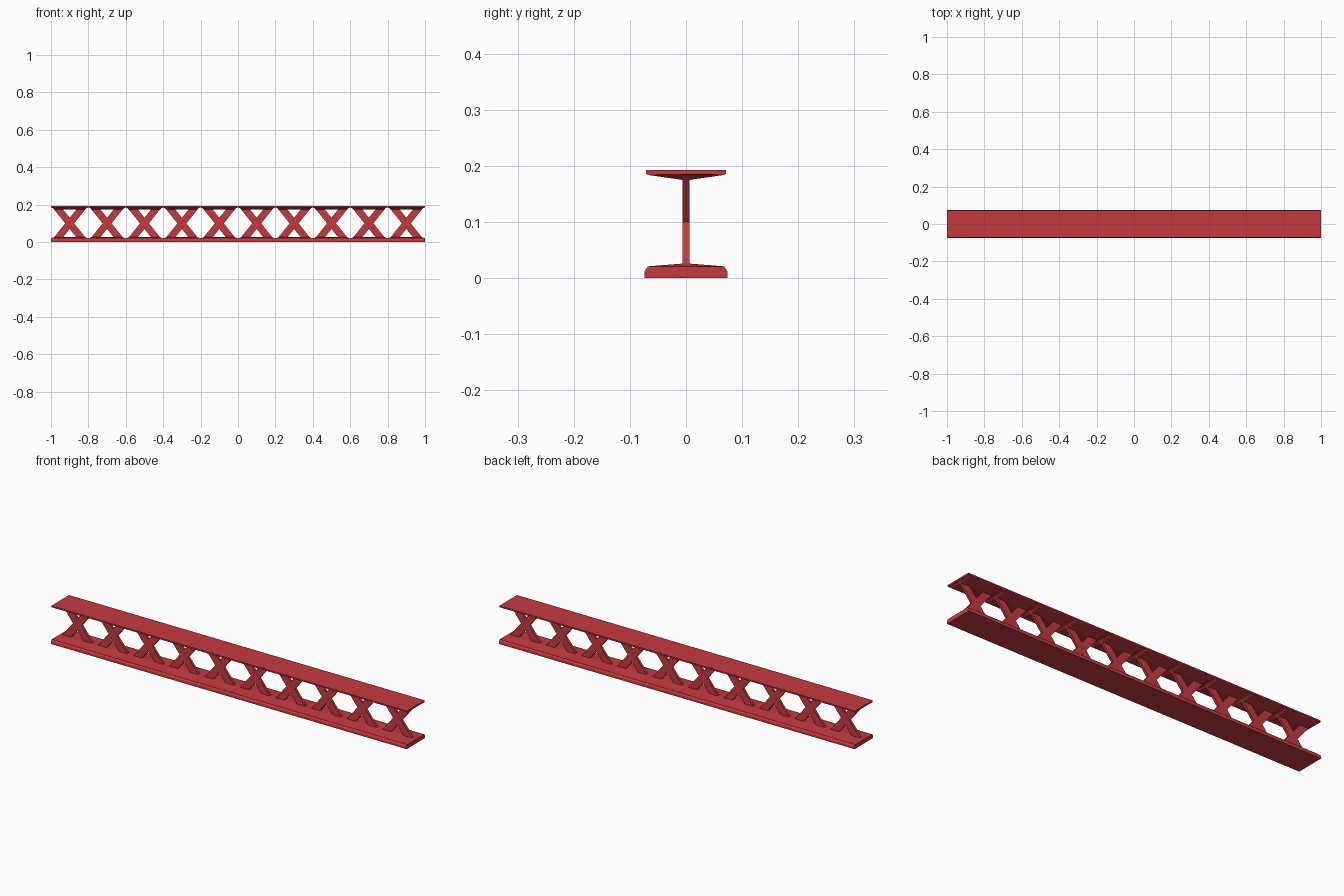
import bpy, bmesh

if "Cube" in bpy.data.objects:
    bpy.data.objects.remove(bpy.data.objects["Cube"])

PITCH = 0.2      # spacing of the X braces
COUNT = 10
WEB = 0.006      # half thickness of the web

red = bpy.data.materials.new("red_paint")
red.diffuse_color = (0.56, 0.042, 0.05, 1)
red.use_nodes = True
red.node_tree.nodes["Principled BSDF"].inputs["Base Color"].default_value = red.diffuse_color


def finish(bm, name):
    bmesh.ops.recalc_face_normals(bm, faces=bm.faces)
    mesh = bpy.data.meshes.new(name)
    bm.to_mesh(mesh)
    bm.free()
    mesh.materials.append(red)
    obj = bpy.data.objects.new(name, mesh)
    bpy.context.collection.objects.link(obj)
    return obj


def flange(name, half_profile, ridge):
    """Loft a mirrored profile along x; its web ridge is scalloped between braces."""
    stations = []
    for i in range(COUNT + 1):
        gap = -1 + i * PITCH
        for off, level in ridge:
            x = gap + off
            if -1.0001 < x < 1.0001:
                stations.append((x, level))
    bm = bmesh.new()
    rings = []
    for x, z in stations:
        half = half_profile + [(WEB, z)]
        ring = half + [(-y, h) for y, h in reversed(half)]
        rings.append([bm.verts.new((x, y, h)) for y, h in ring])
    n = len(rings[0])
    for a, b in zip(rings, rings[1:]):
        for j in range(n):
            k = (j + 1) % n
            bm.faces.new((a[j], a[k], b[k], b[j]))
    bm.faces.new(rings[0])
    bm.faces.new(rings[-1])
    return finish(bm, name)


def scallop(gap_z, mid_z, full_z):
    half = [(0.0, gap_z), (0.008, mid_z), (0.016, full_z)]
    return [(-x, z) for x, z in reversed(half[1:])] + half


# bottom flange: thick foot with bevelled shoulders
flange("bottom_flange", [(0.074, 0), (0.074, 0.012), (0.068, 0.021)],
       scallop(0.021, 0.0225, 0.026))

# top flange: thin plate sloping down to the web
flange("top_flange", [(0.071, 0.193), (0.071, 0.186), (0.068, 0.184)],
       scallop(0.185, 0.183, 0.175))

# X braces: one outline from a mirrored quadrant, extruded through the web
H, SLOPE, RISE, MID = 0.024, 1.25, 0.084, 0.1
run = RISE / SLOPE
quad = [(H, 0), (run + H, RISE), (run - H, RISE), (0, H * SLOPE)]
upper = quad + [(-x, z) for x, z in reversed(quad[:3])]
outline = upper + [(x, -z) for x, z in reversed(upper[1:-1])]
bm = bmesh.new()
for i in range(COUNT):
    cx = -1 + (i + 0.5) * PITCH
    face = bm.faces.new([bm.verts.new((cx + x, -WEB, MID + z)) for x, z in outline])
    out = bmesh.ops.extrude_face_region(bm, geom=[face], use_keep_orig=True)
    moved = [g for g in out["geom"] if isinstance(g, bmesh.types.BMVert)]
    bmesh.ops.translate(bm, verts=moved, vec=(0, 2 * WEB, 0))
finish(bm, "x_braces")
